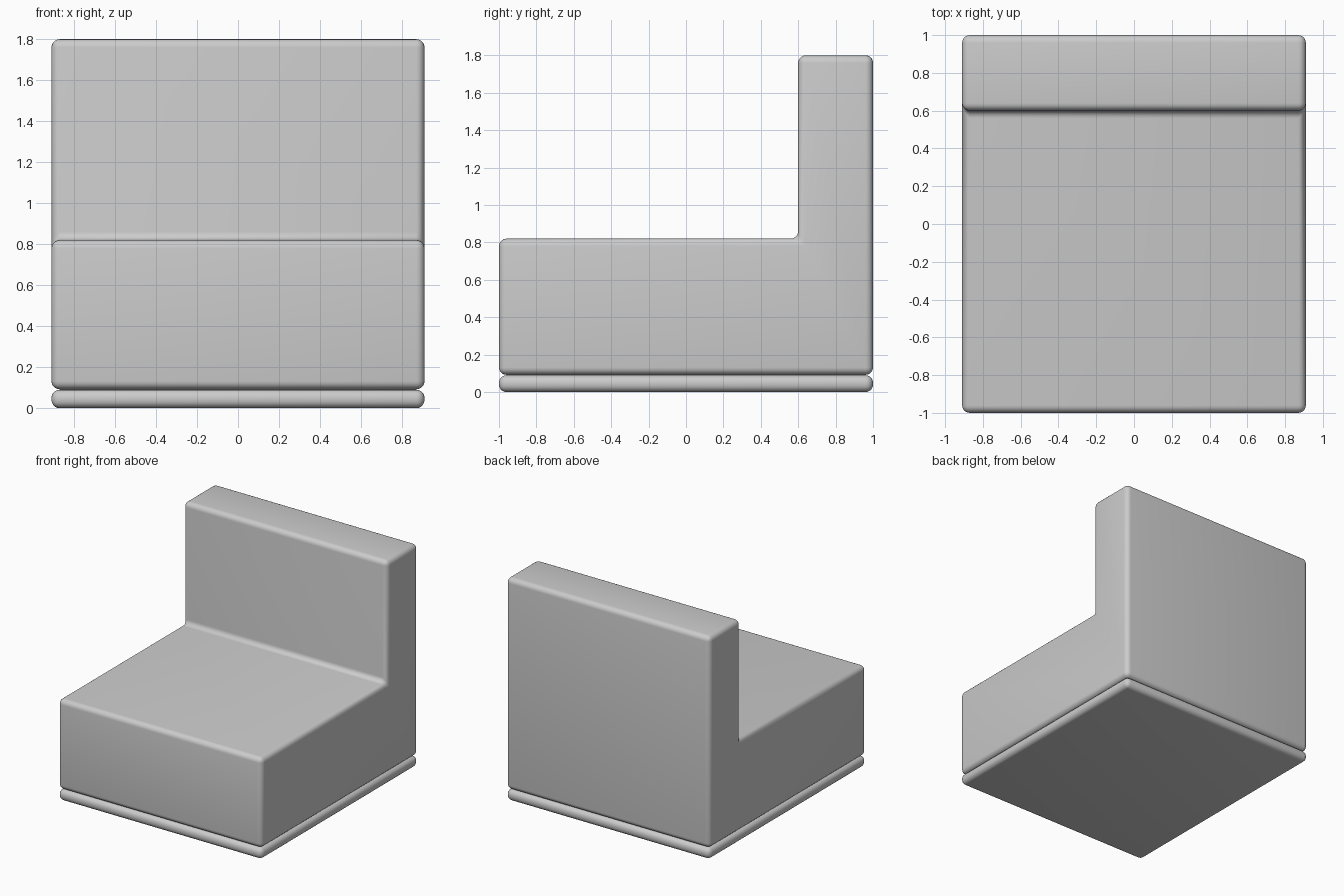
import bpy, bmesh

if "Cube" in bpy.data.objects:
    bpy.data.objects.remove(bpy.data.objects["Cube"])

HALF_WIDTH = 0.91


def padded_block(name, profile, radius):
    """Extrude a side (y, z) profile across x and round every edge."""
    bm = bmesh.new()
    face = bm.faces.new([bm.verts.new((-HALF_WIDTH, y, z)) for y, z in profile])
    ext = bmesh.ops.extrude_face_region(bm, geom=[face])
    moved = [v for v in ext["geom"] if isinstance(v, bmesh.types.BMVert)]
    bmesh.ops.translate(bm, verts=moved, vec=(2 * HALF_WIDTH, 0, 0))
    bmesh.ops.recalc_face_normals(bm, faces=bm.faces)
    mesh = bpy.data.meshes.new(name)
    bm.to_mesh(mesh)
    bm.free()
    obj = bpy.data.objects.new(name, mesh)
    bpy.context.collection.objects.link(obj)
    bevel = obj.modifiers.new("rounded_edges", "BEVEL")
    bevel.width = radius
    bevel.segments = 5
    bevel.limit_method = "ANGLE"
    bpy.ops.object.select_all(action="DESELECT")
    obj.select_set(True)
    bpy.context.view_layer.objects.active = obj
    bpy.ops.object.modifier_apply(modifier=bevel.name)
    bpy.ops.object.shade_smooth_by_angle()
    return obj


# Seat and backrest as one L-shaped body
padded_block("seat_and_backrest",
             [(-1, 0.092), (1, 0.092), (1, 1.8), (0.6, 1.8), (0.6, 0.82), (-1, 0.82)], 0.04)

# Thin rounded base slab
padded_block("base", [(-1, 0), (1, 0), (1, 0.09), (-1, 0.09)], 0.04)
